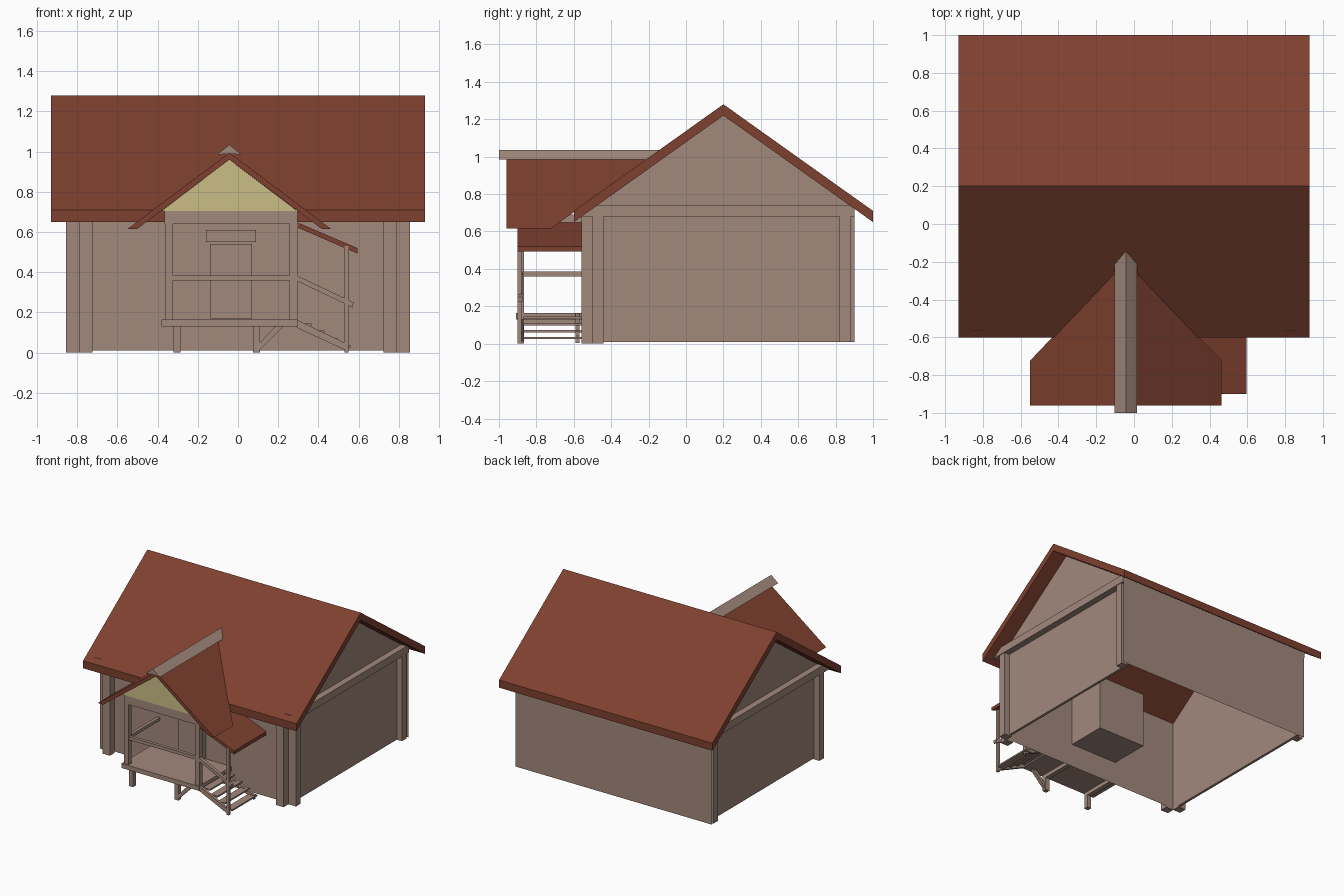
import bpy, bmesh

if "Cube" in bpy.data.objects:
    bpy.data.objects.remove(bpy.data.objects["Cube"])


def material(name, rgb):
    m = bpy.data.materials.new(name)
    m.diffuse_color = (*rgb, 1)
    m.use_nodes = True
    m.node_tree.nodes["Principled BSDF"].inputs["Base Color"].default_value = m.diffuse_color
    return m


WOOD = material("wood", (0.36, 0.25, 0.20))
TILE = material("roof_red", (0.21, 0.052, 0.029))
CREAM = material("cream", (0.60, 0.51, 0.24))


def prism(name, profile, axis, a, b, mat=WOOD, rear=None):
    """Extrude a 2D profile from a to b along x (profile y,z) or y (profile x,z).
    rear(z) optionally replaces the far y so the end follows the main roof."""
    bm = bmesh.new()
    rings = []
    for end, v in enumerate((a, b)):
        ring = []
        for p, z in profile:
            d = rear(z) if (rear and end) else v
            ring.append(bm.verts.new((d, p, z) if axis == "x" else (p, d, z)))
        rings.append(ring)
    n = len(profile)
    bm.faces.new(rings[0])
    bm.faces.new(rings[1][::-1])
    for i in range(n):
        j = (i + 1) % n
        bm.faces.new((rings[0][j], rings[0][i], rings[1][i], rings[1][j]))
    bmesh.ops.recalc_face_normals(bm, faces=bm.faces)
    me = bpy.data.meshes.new(name)
    bm.to_mesh(me)
    bm.free()
    ob = bpy.data.objects.new(name, me)
    me.materials.append(mat)
    bpy.context.collection.objects.link(ob)
    return ob


def box(name, x0, x1, y0, y1, z0, z1, mat=WOOD):
    return prism(name, [(x0, z0), (x1, z0), (x1, z1), (x0, z1)], "y", y0, y1, mat)


def panel(name, x0, x1, y, z0, z1, facing):
    """Single sheet wall facing front (-1) or back (+1)."""
    pts = [(x0, y, z0), (x1, y, z0), (x1, y, z1), (x0, y, z1)]
    me = bpy.data.meshes.new(name)
    me.from_pydata(pts, [], [(0, 1, 2, 3) if facing < 0 else (3, 2, 1, 0)])
    me.materials.append(WOOD)
    bpy.context.collection.objects.link(bpy.data.objects.new(name, me))


# Main roof
RY, RZ, SL, TH = 0.20, 1.28, 0.7125, 0.06
roof = [(-0.6, 0.71), (RY, RZ), (1.0, 0.71),
        (1.0, 0.65), (RY, RZ - TH), (-0.6, 0.65)]
prism("main_roof", roof, "x", -0.93, 0.93, TILE)


def on_roof(z):
    return RY - (RZ - z) / SL + 0.01


# Gabled side walls, plates along them, open-bottomed shell
def under(y):
    return RZ - TH - SL * abs(y - RY)


gable = [(-0.5, 0.01), (0.90, 0.01), (0.90, under(0.90)),
         (RY, RZ - TH), (-0.5, under(-0.5))]
for name, s in (("left", -1), ("right", 1)):
    prism(name + "_wall", gable, "x", s * 0.79, s * 0.81)
    box(name + "_wall_plate", min(s * 0.80, s * 0.86), max(s * 0.80, s * 0.86),
        -0.56, 0.90, 0.68, 0.74)
    # Corner posts on the front and side faces
    box(name + "_front_post", *sorted((s * 0.725, s * 0.79)), -0.56, -0.5, 0, 0.69)
    box(name + "_side_post", *sorted((s * 0.79, s * 0.855)), -0.5, -0.44, 0, 0.69)
    box(name + "_rear_post", *sorted((s * 0.79, s * 0.855)), 0.82, 0.88, 0.01, 0.69)
panel("front_wall", -0.81, 0.81, -0.5, 0.01, under(-0.5), -1)
panel("back_wall", -0.855, 0.855, 0.90, 0.01, under(0.90), 1)
box("entry_chamber", -0.24, 0.17, -0.495, -0.18, 0.19, 0.62)

# Door and lintel
box("door", -0.14, 0.07, -0.54, -0.5, 0.17, 0.54)
box("door_lintel", -0.16, 0.09, -0.56, -0.5, 0.55, 0.61)

# Porch roof, running back into the main roof
CX = -0.043
porch = [(CX - 0.507, 0.615), (CX, 0.995), (CX + 0.507, 0.615),
         (CX + 0.46, 0.615), (CX, 0.96), (CX - 0.46, 0.615)]
prism("porch_roof", porch, "y", -0.96, 0, TILE, on_roof)
cap = [(CX - 0.06, 0.985), (CX, 1.035), (CX + 0.06, 0.985), (CX, 0.99)]
prism("porch_ridge_cap", cap, "y", -1.0, 0, WOOD, on_roof)
prism("porch_gable", [(CX - 0.338, 0.705), (CX + 0.338, 0.705), (CX, 0.96)],
      "y", -0.90, -0.88, CREAM)

# Porch frame
box("porch_floor", -0.38, 0.295, -0.91, -0.5, 0.13, 0.165)
box("porch_front_beam", -0.365, 0.295, -0.90, -0.865, 0.64, 0.71)
for name, x in (("left", -0.363), ("right", 0.255)):
    box(name + "_porch_post", x, x + 0.04, -0.90, -0.865, 0.16, 0.65)
    box(name + "_porch_beam", x, x + 0.04, -0.87, -0.5, 0.64, 0.69)
box("porch_front_rail", -0.325, 0.256, -0.895, -0.87, 0.36, 0.385)
box("porch_side_rail", -0.355, -0.33, -0.87, -0.5, 0.36, 0.385)
for i, x in enumerate((-0.32, 0.075)):
    box(f"porch_leg_{i}", x, x + 0.035, -0.90, -0.865, 0, 0.13)
    box(f"porch_joist_{i}", x, x + 0.035, -0.87, -0.5, 0.10, 0.13)
prism("porch_brace", [(0.11, 0.015), (0.225, 0.13), (0.185, 0.13), (0.11, 0.05)],
      "y", -0.895, -0.87)

# Side stairs with handrail and lean-to roof
stringer = [(0.29, 0.165), (0.55, 0.04), (0.55, 0.005), (0.29, 0.125)]
for i, y in enumerate((-0.90, -0.59)):
    prism(f"stair_stringer_{i}", stringer, "y", y, y + 0.02)
for i in range(4):
    x = 0.305 + 0.065 * i
    z = 0.145 - 0.036 * i
    box(f"stair_tread_{i}", x, x + 0.06, -0.87, -0.56, z - 0.012, z)
box("stair_post", 0.53, 0.55, -0.90, -0.88, 0, 0.53)
prism("stair_handrail", [(0.29, 0.385), (0.575, 0.25), (0.57, 0.225), (0.29, 0.358)],
      "y", -0.90, -0.875)
prism("stair_roof", [(0.29, 0.65), (0.595, 0.52), (0.595, 0.493), (0.29, 0.625)],
      "y", -0.90, -0.5, TILE)
